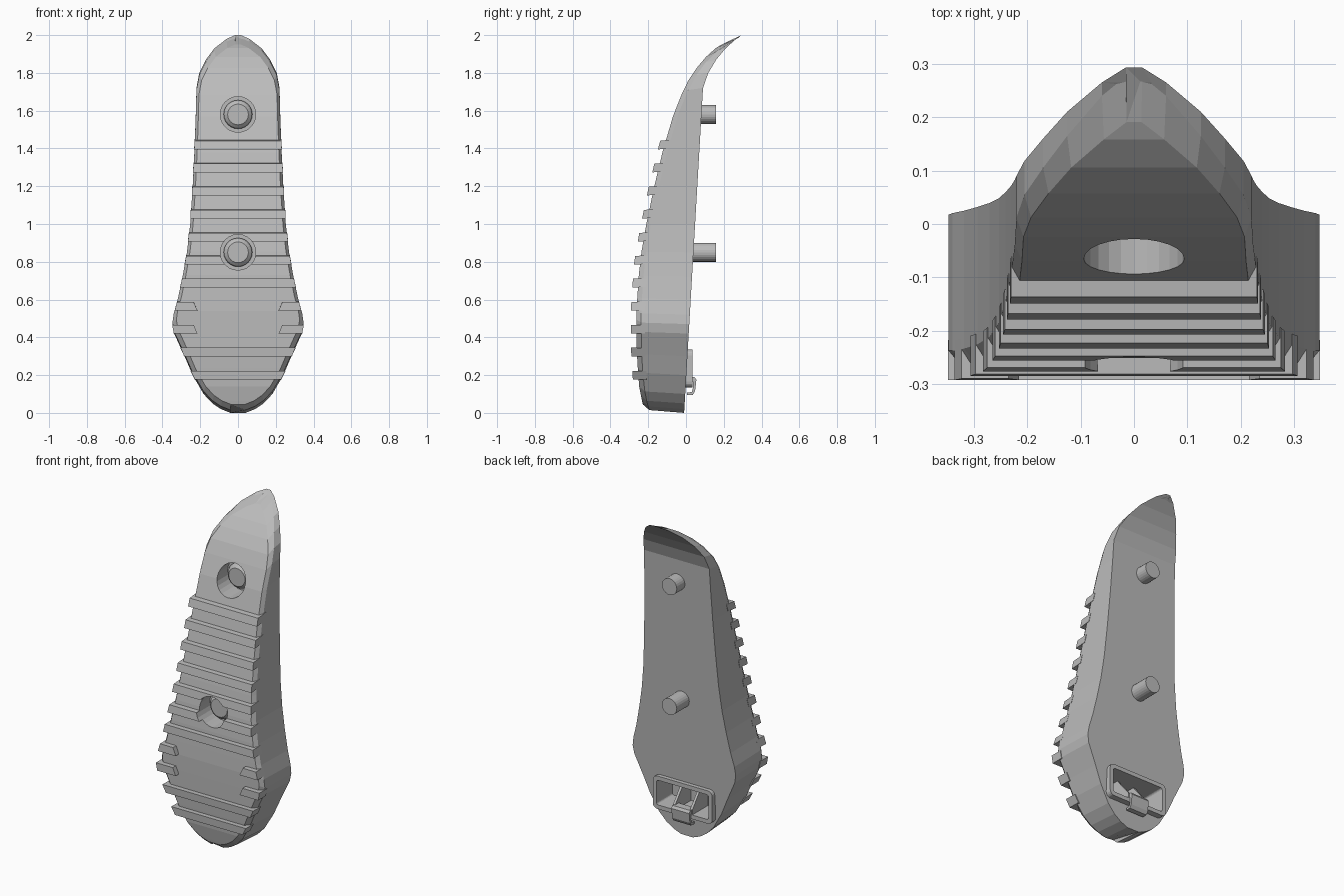
import bpy, bmesh, math
from mathutils import Matrix

old = bpy.data.objects.get("Cube")
if old:
    bpy.data.objects.remove(old, do_unlink=True)

grey = bpy.data.materials.new("rubber grey")
grey.use_nodes = True
GREY = (0.5, 0.5, 0.5, 1)
grey.diffuse_color = GREY
grey.node_tree.nodes["Principled BSDF"].inputs["Base Color"].default_value = GREY

# Profiles as (height, value): half width, front surface, back surface
WIDTH = [(0, .04), (.02, .09), (.05, .135), (.1, .182), (.2, .24), (.3, .283), (.42, .338),
         (.47, .347), (.52, .34), (.6, .318), (.72, .293), (.85, .27), (1, .253), (1.2, .24),
         (1.4, .23), (1.6, .223), (1.72, .22), (1.8, .205), (1.87, .17), (1.93, .125),
         (1.98, .06), (2, .015)]
FRONT = [(0, -.215), (.05, -.23), (.15, -.25), (.35, -.262), (.55, -.262), (.8, -.245),
         (1, -.21), (1.2, -.168), (1.42, -.115), (1.6, -.06), (1.74, 0), (1.8, .037),
         (1.87, .09), (1.93, .155), (1.98, .24), (2, .285)]
BACK = [(0, -.01), (1.72, .09), (1.8, .118), (1.87, .16), (1.93, .21), (1.98, .265), (2, .293)]


def at(table, z):
    """Linear interpolation in a profile."""
    for (z0, v0), (z1, v1) in zip(table, table[1:]):
        if z <= z1:
            return v0 + (v1 - v0) * max(0, z - z0) / (z1 - z0)
    return table[-1][1]


def finish(name, bm):
    bmesh.ops.recalc_face_normals(bm, faces=bm.faces)
    mesh = bpy.data.meshes.new(name)
    bm.to_mesh(mesh)
    bm.free()
    mesh.materials.append(grey)
    ob = bpy.data.objects.new(name, mesh)
    bpy.context.collection.objects.link(ob)
    return ob


def loft(bm, rings):
    """Skin closed rings of equal length and cap both ends."""
    rows = [[bm.verts.new(p) for p in ring] for ring in rings]
    for a, b in zip(rows, rows[1:]):
        for i in range(len(a)):
            j = (i + 1) % len(a)
            bm.faces.new((a[i], a[j], b[j], b[i]))
    bm.faces.new(rows[0])
    bm.faces.new(rows[-1])


def prism_x(bm, profile, x0, x1):
    loft(bm, [[(x, y, z) for y, z in profile] for x in (x0, x1)])


def rounded_box(name, hx, z0, z1, y0, y1, r):
    """Box along y with rounded corners."""
    bm = bmesh.new()
    outline = []
    for k, (sx, z) in enumerate([(1, z1 - r), (-1, z1 - r), (-1, z0 + r), (1, z0 + r)]):
        for s in range(5):
            a = (k + s / 4) * math.pi / 2
            outline.append((sx * (hx - r) + r * math.cos(a), z + r * math.sin(a)))
    loft(bm, [[(x, y, z) for x, z in outline] for y in (y0, y1)])
    return finish(name, bm)


def round_y(name, z, sections, sides=24):
    """Turned part along y from (y, radius) sections."""
    bm = bmesh.new()
    loft(bm, [[(r * math.cos(2 * math.pi * i / sides), y, z + r * math.sin(2 * math.pi * i / sides))
               for i in range(sides)] for y, r in sections])
    return finish(name, bm)


def cut(ob, cutter):
    mod = ob.modifiers.new("cut", 'BOOLEAN')
    mod.operation = 'DIFFERENCE'
    mod.solver = 'EXACT'
    mod.object = cutter
    bpy.context.view_layer.update()
    with bpy.context.temp_override(object=ob, active_object=ob, selected_objects=[ob]):
        bpy.ops.object.modifier_apply(modifier=mod.name)


# Pad body with a chamfered front rim
bm = bmesh.new()
rings = []
for z, w in WIDTH:
    zs = .015 + z * .985
    zf = .045 + z * .953
    yb = at(BACK, z)
    ys = min(at(FRONT, zs) + .025, yb - .003)
    yf = at(FRONT, zf)
    wi = w * .94
    rings.append([(-w, yb, z), (-w, ys, zs), (-wi, yf, zf), (wi, yf, zf), (w, ys, zs), (w, yb, z)])
loft(bm, rings)
body = finish("pad_body", bm)

# Grip ribs, two of them only at the edges
bm = bmesh.new()
for i in range(11):
    low = .175 + i * .1228
    high = low + .046
    slope = (at(FRONT, high) - at(FRONT, low)) / (high - low)

    def level(z, xa, xb):
        y = at(FRONT, z)
        zo = z - slope * .03
        return [(xa, y + .045, z), (xa, y - .03, zo), (xb, y - .03, zo), (xb, y + .045, z)]

    wl, wh = at(WIDTH, low) + .002, at(WIDTH, high) + .002
    if i in (2, 3):
        for s in (-1, 1):
            loft(bm, [level(low, s * .215, s * wl), level(high, s * .235, s * wh)])
    else:
        loft(bm, [level(low, -wl, wl), level(high, -wh, wh)])
ribs = finish("grip_ribs", bm)

# Screw holes and screws
for name, z in (("upper", 1.58), ("lower", .85)):
    y = at(FRONT, z)
    hole = round_y("hole_cutter", z, [(-.5, .094), (y + .1, .094)])
    cut(body, hole)
    cut(ribs, hole)
    bpy.data.objects.remove(hole, do_unlink=True)
    round_y(name + "_screw", z, [(y + .055, .055), (y + .068, .07), (y + .08, .076), (y + .105, .076),
                                 (y + .105, .05), (.16, .05)])

# Latch frame around a pocket in the back
frame = rounded_box("latch_frame", .2, .135, .335, -.03, .034, .03)
pocket = rounded_box("pocket_cutter", .175, .16, .31, -.12, .2, .012)
cut(body, pocket)
cut(frame, pocket)
bpy.data.objects.remove(pocket, do_unlink=True)

# Wedge webs in the pocket
bm = bmesh.new()
for s in (-1, 1):
    prism_x(bm, [(-.13, .15), (.032, .15), (.032, .19), (-.07, .315), (-.13, .315)],
            s * .05, s * .065)
finish("latch_webs", bm)

# Hook below the frame
bm = bmesh.new()
prism_x(bm, [(0, .19), (.045, .19), (.055, .175), (.048, .115), (.036, .095), (.005, .095),
             (.005, .108), (.03, .11), (.038, .135), (.036, .165), (0, .165)], -.06, .06)
finish("latch_hook", bm)
